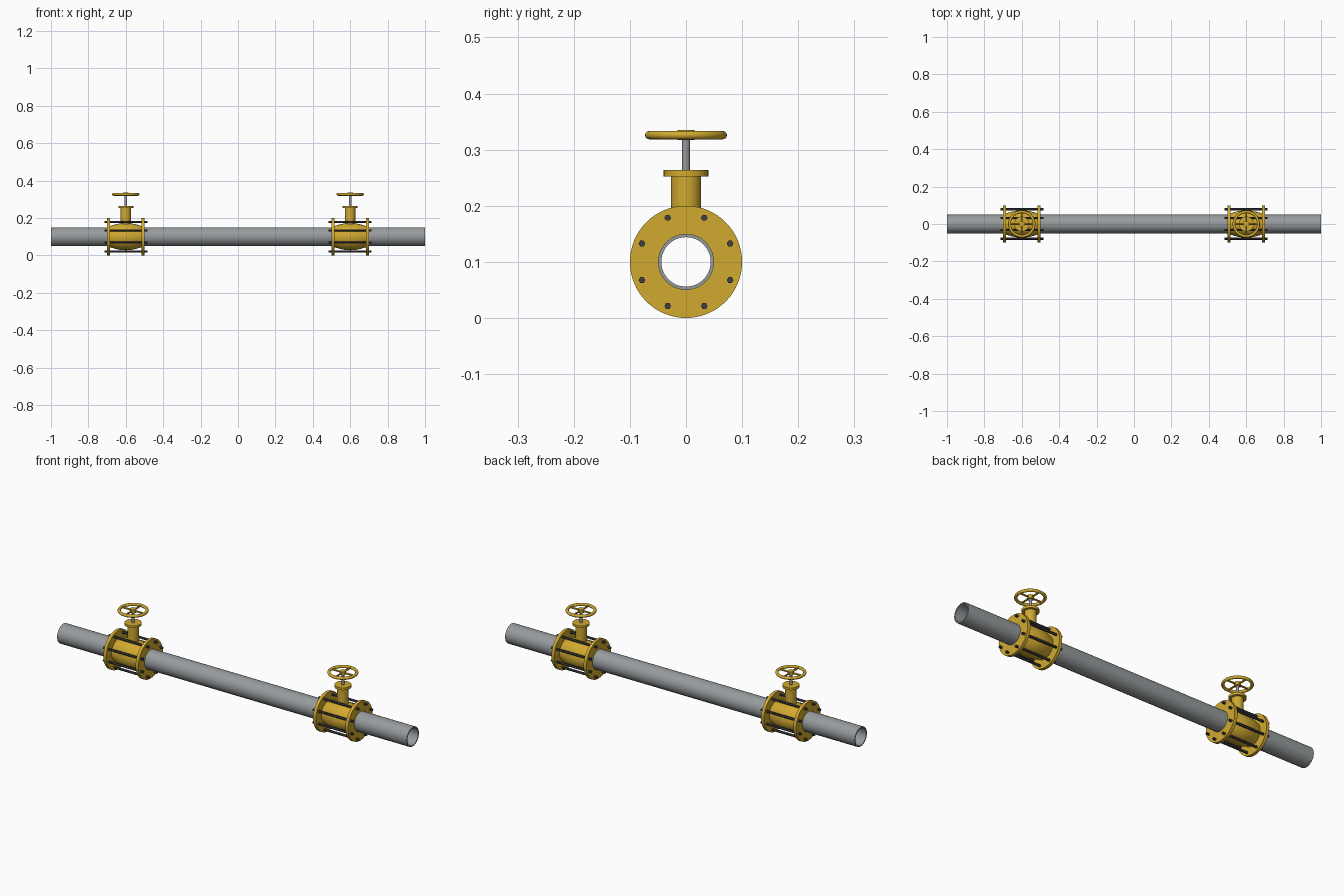
import bpy, bmesh, math
from mathutils import Matrix, Vector

if "Cube" in bpy.data.objects:
    bpy.data.objects.remove(bpy.data.objects["Cube"])


def material(name, rgb):
    m = bpy.data.materials.new(name)
    m.diffuse_color = (*rgb, 1)
    m.use_nodes = True
    m.node_tree.nodes["Principled BSDF"].inputs["Base Color"].default_value = m.diffuse_color
    return m


YELLOW = material("valve yellow", (0.64, 0.40, 0.03))
STEEL = material("pipe grey", (0.31, 0.33, 0.34))
DARK = material("bolt dark grey", (0.05, 0.05, 0.06))
ALONG_X = Matrix.Rotation(math.pi / 2, 4, 'Y')
PIPE_Z = 0.1


def finish(bm, name, mat, matrix):
    bmesh.ops.recalc_face_normals(bm, faces=bm.faces)
    me = bpy.data.meshes.new(name)
    bm.to_mesh(me)
    bm.free()
    me.materials.append(mat)
    ob = bpy.data.objects.new(name, me)
    ob.matrix_world = matrix
    bpy.context.collection.objects.link(ob)
    bpy.ops.object.select_all(action='DESELECT')
    ob.select_set(True)
    bpy.context.view_layer.objects.active = ob
    bpy.ops.object.shade_smooth_by_angle(angle=math.radians(35))
    return ob


def lathe(name, profile, mat, matrix, sides=48, closed=False):
    """Spin (radius, height) points around local z."""
    bm = bmesh.new()
    rings = []
    for r, h in profile:
        rings.append([bm.verts.new((r * math.cos(a), r * math.sin(a), h))
                      for a in (2 * math.pi * i / sides for i in range(sides))])
    pairs = list(zip(rings, rings[1:]))
    if closed:
        pairs.append((rings[-1], rings[0]))
    else:
        bm.faces.new(rings[0])
        bm.faces.new(rings[-1])
    for a, b in pairs:
        for i in range(sides):
            j = (i + 1) % sides
            bm.faces.new((a[i], a[j], b[j], b[i]))
    return finish(bm, name, mat, matrix)


def rod(name, r, z0, z1, mat, matrix, sides=32):
    return lathe(name, [(r, z0), (r, z1)], mat, matrix, sides)


# Hollow pipe
lathe("pipe", [(0.05, -1), (0.05, 1), (0.044, 1), (0.044, -1)], STEEL,
      Matrix.Translation((0, 0, PIPE_Z)) @ ALONG_X, closed=True)

for side, x in (("left", -0.6), ("right", 0.6)):
    upright = Matrix.Translation((x, 0, 0))
    axial = Matrix.Translation((x, 0, PIPE_Z)) @ ALONG_X

    # Barrel body, open around the pipe bore
    body = [(0.055 + 0.018 * math.cos(math.pi / 2 * t / 8), 0.09 * t / 8)
            for t in range(-8, 9)]
    lathe(side + "_valve_body", [(0.047, -0.09)] + body + [(0.047, 0.09)],
          YELLOW, axial, closed=True)

    # End flanges
    for end, s in (("outer", -1), ("inner", 1)):
        a, b = s * 0.092 - 0.008, s * 0.092 + 0.008
        lathe(f"{side}_{end}_flange", [(0.1, a), (0.1, b), (0.047, b), (0.047, a)],
              YELLOW, axial, 64, True)

    # Eight long hexagonal bolts
    for k in range(8):
        a = math.radians(22.5 + 45 * k)
        off = Matrix.Translation((0.085 * math.cos(a), 0.085 * math.sin(a), 0))
        rod(f"{side}_bolt_{k + 1}", 0.006, -0.115, 0.115, DARK,
            axial @ off @ Matrix.Rotation(math.pi / 2, 4, 'Z'), 6)

    # Bonnet neck, its cap flange, and stem
    rod(side + "_bonnet", 0.027, 0.155, 0.254, YELLOW, upright)
    rod(side + "_bonnet_flange", 0.04, 0.252, 0.264, YELLOW, upright)
    rod(side + "_stem", 0.007, 0.26, 0.33, STEEL, upright, 20)

    # Handwheel: rim, hub and four spokes
    wheel = Matrix.Translation((x, 0, 0.326))
    rim = [(0.0655 + 0.0075 * math.cos(t * math.pi / 6), 0.0075 * math.sin(t * math.pi / 6))
           for t in range(12)]
    lathe(side + "_wheel_rim", rim, YELLOW, wheel, 48, True)
    rod(side + "_wheel_hub", 0.015, -0.009, 0.009, YELLOW, wheel, 24)
    for k in range(4):
        rod(f"{side}_spoke_{k + 1}", 0.0045, 0.01, 0.065, YELLOW,
            wheel @ Matrix.Rotation(math.pi / 2 * k, 4, 'Z') @ ALONG_X, 10)
